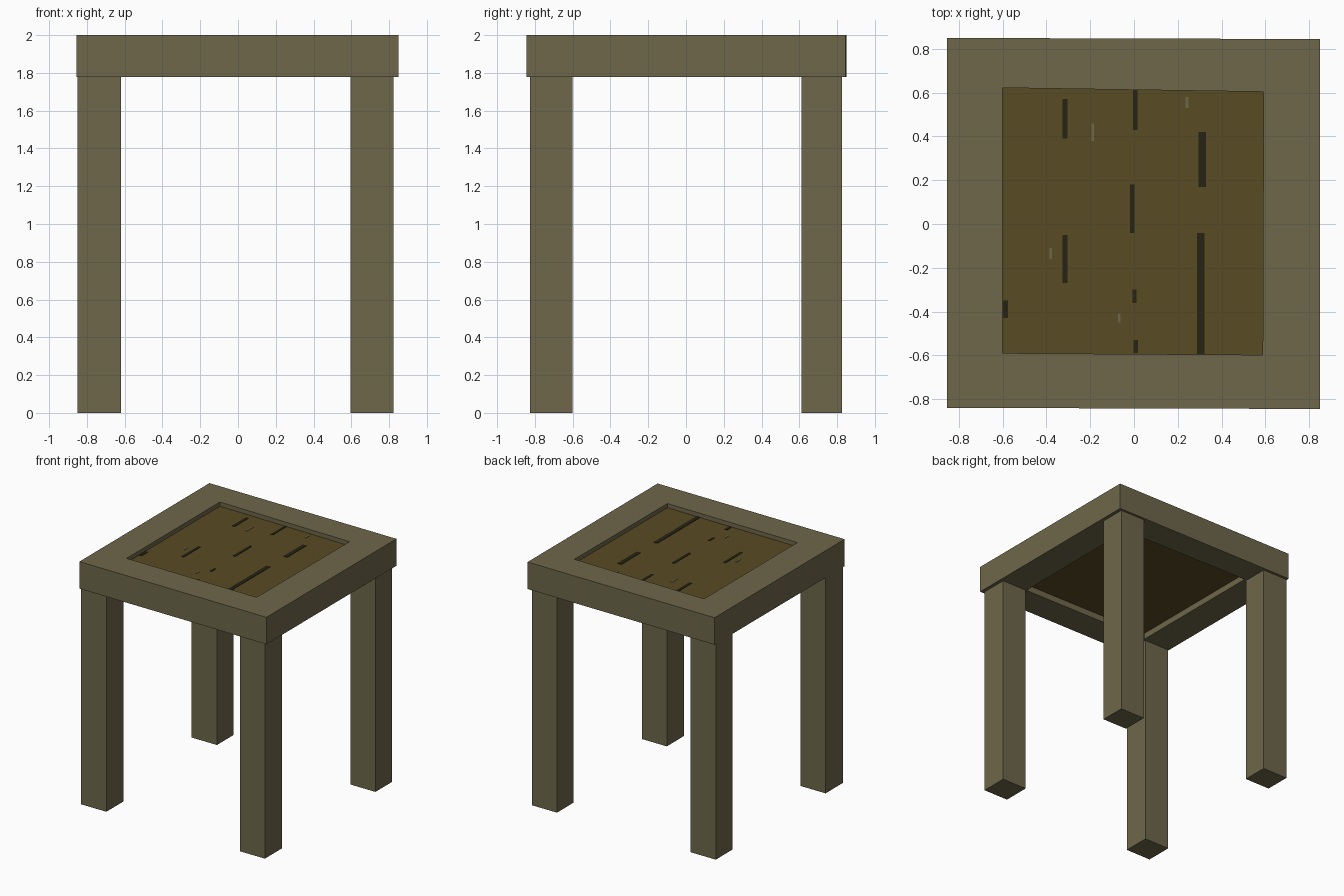
import bpy, bmesh

if "Cube" in bpy.data.objects:
    bpy.data.objects.remove(bpy.data.objects["Cube"])


def material(name, rgb):
    m = bpy.data.materials.new(name)
    m.diffuse_color = (*rgb, 1.0)
    m.use_nodes = True
    m.node_tree.nodes["Principled BSDF"].inputs["Base Color"].default_value = m.diffuse_color
    return m


FRAME = material("grey olive wood", (0.156, 0.136, 0.070))
PANEL = material("brown panel", (0.098, 0.069, 0.016))
GAP = material("dark gap", (0.019, 0.017, 0.006))


def finish(name, bm, mat):
    bmesh.ops.recalc_face_normals(bm, faces=bm.faces)
    mesh = bpy.data.meshes.new(name)
    bm.to_mesh(mesh)
    bm.free()
    mesh.materials.append(mat)
    ob = bpy.data.objects.new(name, mesh)
    bpy.context.collection.objects.link(ob)
    return ob


def boxes(name, extents, mat):
    """One object made of boxes given as (x0, x1, y0, y1, z0, z1)."""
    bm = bmesh.new()
    for x0, x1, y0, y1, z0, z1 in extents:
        verts = bmesh.ops.create_cube(bm, size=1)["verts"]
        for v in verts:
            v.co.x = x1 if v.co.x > 0 else x0
            v.co.y = y1 if v.co.y > 0 else y0
            v.co.z = z1 if v.co.z > 0 else z0
    return finish(name, bm, mat)


# Top frame: square ring with a slightly uneven opening
outer = [(-0.855, -0.84), (0.85, -0.845), (0.85, 0.845), (-0.855, 0.85)]
inner = [(-0.60, -0.59), (0.588, -0.598), (0.592, 0.604), (-0.60, 0.622)]
bm = bmesh.new()
rings = [[bm.verts.new((x, y, z)) for x, y in loop]
         for loop, z in ((outer, 1.778), (outer, 2.0), (inner, 2.0), (inner, 1.778))]
for r in range(4):
    a, b = rings[r], rings[(r + 1) % 4]
    for i in range(4):
        j = (i + 1) % 4
        bm.faces.new((a[i], a[j], b[j], b[i]))
finish("top_frame", bm, FRAME)

# Four legs
for side, x0, x1 in (("left", -0.85, -0.62), ("right", 0.595, 0.822)):
    for end, y0, y1 in (("front", -0.825, -0.60), ("back", 0.612, 0.827)):
        boxes(f"{end}_{side}_leg", [(x0, x1, y0, y1, 0, 1.79)], FRAME)

# Recessed seat panel
TOP = 1.965
boxes("seat_panel", [(-0.61, 0.60, -0.61, 0.63, 1.83, TOP)], PANEL)

# Dark gaps showing between the boards
gaps = [(-0.315, 0.024, 0.39, 0.57), (-0.315, 0.022, -0.27, -0.05),
        (0.005, 0.02, 0.43, 0.612), (-0.008, 0.022, -0.04, 0.18),
        (0.002, 0.018, -0.36, -0.30), (0.008, 0.022, -0.59, -0.53),
        (0.312, 0.034, 0.17, 0.42), (0.305, 0.034, -0.595, -0.04),
        (-0.587, 0.024, -0.43, -0.35)]
boxes("board_gaps", [(x - w / 2, x + w / 2, a, b, TOP - 0.002, TOP + 0.003)
                     for x, w, a, b in gaps], GAP)

# Small pale flecks on the boards
flecks = [(-0.188, 0.38, 0.46), (0.242, 0.53, 0.58),
          (-0.38, -0.16, -0.11), (-0.067, -0.45, -0.41)]
boxes("pale_flecks", [(x - 0.006, x + 0.006, a, b, TOP - 0.002, TOP + 0.003)
                      for x, a, b in flecks], FRAME)
